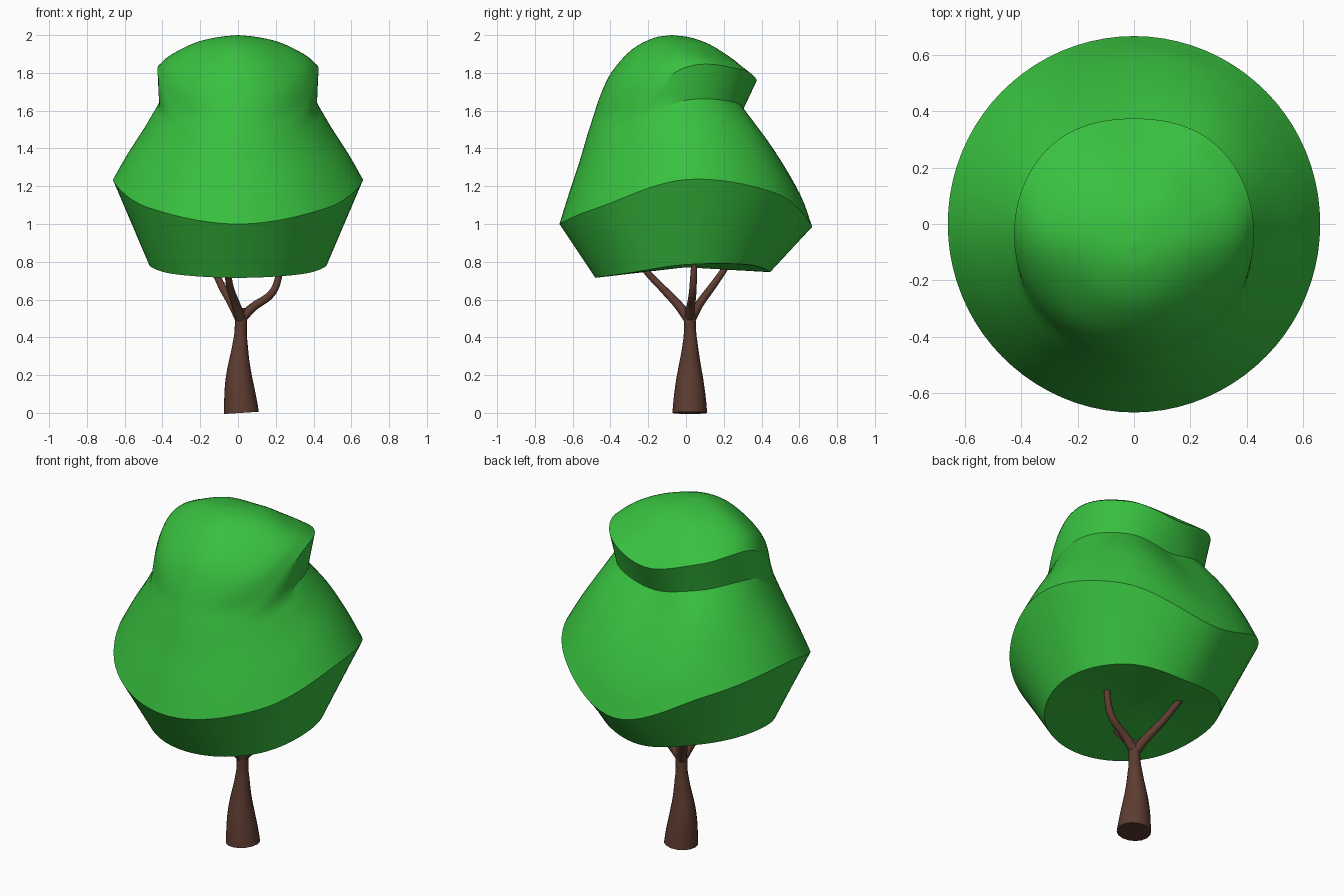
import bpy, bmesh, math

if "Cube" in bpy.data.objects:
    bpy.data.objects.remove(bpy.data.objects["Cube"])


def material(name, rgb):
    m = bpy.data.materials.new(name)
    m.diffuse_color = (*rgb, 1)
    m.use_nodes = True
    m.node_tree.nodes["Principled BSDF"].inputs["Base Color"].default_value = m.diffuse_color
    return m


green = material("leaf_green", (0.04, 0.53, 0.05))
brown = material("bark_brown", (0.11, 0.045, 0.03))


def spline(p, t):
    """Catmull-Rom through scalar list p at parameter t, ends extrapolated."""
    n = len(p) - 1
    i = min(int(t), n - 1)
    f = t - i
    b, c = p[i], p[i + 1]
    a = p[i - 1] if i > 0 else 2 * b - c
    d = p[i + 2] if i + 2 <= n else 2 * c - b
    return 0.5 * (2 * b + (c - a) * f + (2 * a - 5 * b + 4 * c - d) * f * f
                  + (3 * b - a - 3 * c + d) * f ** 3)


# Canopy rings: centre y, then radius and height at 0, 45, 90, 135, 180 degrees from front
BOTTOM = (0, (.48, .48, .47, .46, .445), (.715, .735, .785, .785, .745))
RIM = (0, (.67, .665, .662, .665, .668), (1.0, 1.085, 1.235, 1.165, .985))
MID1 = (0, (.62, .605, .585, .59, .605), (1.16, 1.235, 1.37, 1.315, 1.155))
MID2 = (0, (.567, .54, .495, .485, .475), (1.32, 1.385, 1.51, 1.49, 1.375))
CREASE = (0, (.52, .478, .41, .36, .30), (1.48, 1.53, 1.655, 1.645, 1.60))
LIP = (0, (.497, .458, .425, .405, .375), (1.55, 1.60, 1.83, 1.82, 1.76))
TOP1 = (-.03, (.42, .41, .38, .36, .345), (1.69, 1.73, 1.875, 1.865, 1.815))
TOP2 = (-.05, (.34, .33, .31, .30, .295), (1.81, 1.835, 1.92, 1.905, 1.875))
TOP3 = (-.055, (.23, .22, .21, .20, .19), (1.925, 1.935, 1.965, 1.96, 1.945))
TOP4 = (-.07, (.1,) * 5, (1.985, 1.987, 1.99, 1.989, 1.986))
PEAK = (-.075, (.001,) * 5, (2.0,) * 5)
FLOOR = (0, (.01,) * 5, (.77,) * 5)
SECTIONS = [([FLOOR, BOTTOM], 3), ([BOTTOM, RIM], 3), ([RIM, MID1, MID2, CREASE], 4),
            ([CREASE, LIP], 3), ([LIP, TOP1, TOP2, TOP3, TOP4, PEAK], 4)]
SEG = 80


def around(keys, k):
    """Value of five mirrored keys at segment k."""
    ring = list(keys) + list(keys[-2::-1])
    ring = [keys[1]] + ring + [keys[1]]
    return spline(ring, 1 + 8 * k / SEG)


def canopy():
    bm = bmesh.new()
    previous = None
    for number, (rings, steps) in enumerate(SECTIONS):
        total = (len(rings) - 1) * steps
        for s in range(0 if number == 0 else 1, total + 1):
            t = s / steps
            cy = spline([r[0] for r in rings], t)
            loop = []
            for k in range(SEG):
                a = 2 * math.pi * k / SEG
                rad = spline([around(r[1], k) for r in rings], t)
                z = spline([around(r[2], k) for r in rings], t)
                loop.append(bm.verts.new((rad * math.sin(a), cy - rad * math.cos(a), z)))
            if previous:
                for k in range(SEG):
                    j = (k + 1) % SEG
                    bm.faces.new((previous[k], previous[j], loop[j], loop[k]))
            else:
                bm.faces.new(loop[::-1])
            previous = loop
    bm.faces.new(previous)
    bmesh.ops.recalc_face_normals(bm, faces=bm.faces)
    me = bpy.data.meshes.new("canopy")
    bm.to_mesh(me)
    bm.free()
    ob = bpy.data.objects.new("canopy", me)
    bpy.context.collection.objects.link(ob)
    me.materials.append(green)
    bpy.context.view_layer.objects.active = ob
    ob.select_set(True)
    bpy.ops.object.shade_smooth_by_angle(angle=math.radians(32))
    ob.select_set(False)


def limb(name, points):
    """Tapered tube through (x, y, z, radius) points."""
    cu = bpy.data.curves.new(name, 'CURVE')
    cu.dimensions = '3D'
    cu.bevel_depth = 1
    cu.bevel_resolution = 6
    cu.resolution_u = 6
    cu.use_fill_caps = True
    sp = cu.splines.new('BEZIER')
    sp.bezier_points.add(len(points) - 1)
    for bp, (x, y, z, r) in zip(sp.bezier_points, points):
        bp.co = (x, y, z)
        bp.radius = r
        bp.handle_left_type = bp.handle_right_type = 'AUTO'
    sp.radius_interpolation = 'CARDINAL'
    cu.materials.append(brown)
    bpy.context.collection.objects.link(bpy.data.objects.new(name, cu))


canopy()

# Trunk and its three branches
limb("trunk", [(.018, .02, 0, .092), (.005, .02, .2, .068), (.012, .022, .38, .038),
               (.016, .02, .5, .031), (.016, .02, .555, .026)])
limb("right_branch", [(.016, .02, .5, .028), (.08, .025, .56, .023), (.18, .035, .635, .02),
                      (.215, .04, .72, .018), (.225, .045, .83, .015)])
limb("front_branch", [(.016, .02, .49, .028), (-.01, -.04, .57, .024), (-.04, -.12, .655, .02),
                      (-.055, -.21, .75, .017), (-.065, -.26, .82, .014)])
limb("back_branch", [(.016, .02, .49, .028), (-.03, .07, .575, .023), (-.085, .14, .67, .02),
                     (-.125, .2, .755, .017), (-.155, .245, .82, .014)])
